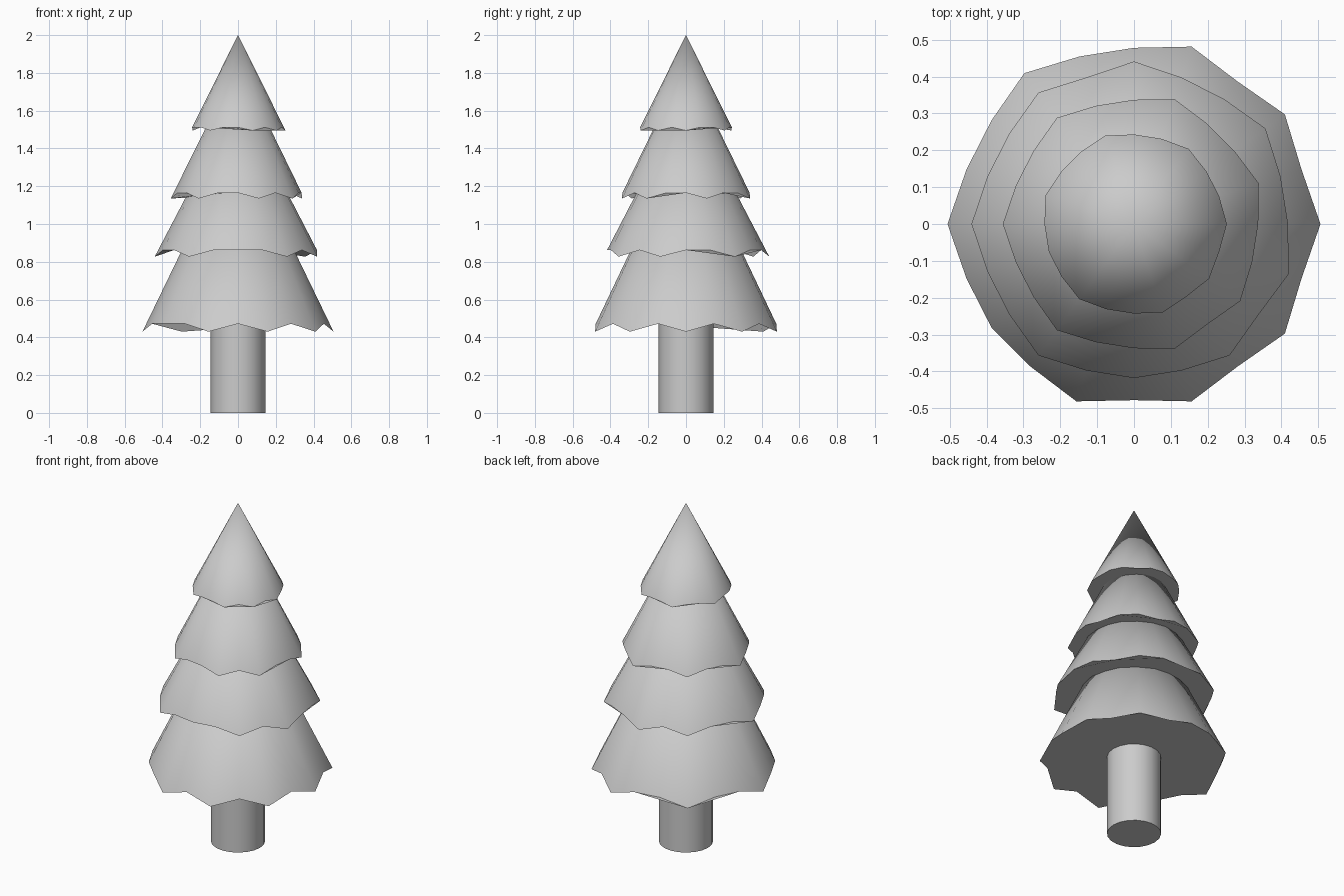
import bpy, bmesh, math

if "Cube" in bpy.data.objects:
    bpy.data.objects.remove(bpy.data.objects["Cube"])

SIDES = 20  # each step round a tier is 18 degrees


def finish(name, bm):
    bmesh.ops.recalc_face_normals(bm, faces=bm.faces[:])
    mesh = bpy.data.meshes.new(name)
    bm.to_mesh(mesh)
    bm.free()
    obj = bpy.data.objects.new(name, mesh)
    bpy.context.collection.objects.link(obj)
    bpy.ops.object.select_all(action='DESELECT')
    obj.select_set(True)
    bpy.context.view_layer.objects.active = obj
    bpy.ops.object.shade_smooth_by_angle(angle=math.radians(35))
    return obj


def tier(name, apex, valley, tip, tip_angles):
    """Cone with a ragged rim; valley and tip are (radius, z)."""
    bm = bmesh.new()
    rim = []
    for i in range(SIDES):
        deg = i * 360 // SIDES
        r, z = tip if deg in tip_angles else valley
        a = math.radians(deg)
        rim.append(bm.verts.new((r * math.cos(a), r * math.sin(a), z)))
    top = bm.verts.new((0, 0, apex))
    for i in range(SIDES):
        bm.faces.new((rim[i], rim[(i + 1) % SIDES], top))
    bm.faces.new(rim[::-1])
    return finish(name, bm)


# Trunk
bm = bmesh.new()
bmesh.ops.create_cone(bm, cap_ends=True, segments=SIDES, radius1=0.145,
                      radius2=0.145, depth=0.55)
bmesh.ops.translate(bm, verts=bm.verts[:], vec=(0, 0, 0.275))
finish("trunk", bm)

# Branch tiers, bottom to top
tier("bottom_branches", 1.475, (0.478, 0.472), (0.506, 0.43),
     (0, 36, 72, 126, 180, 252, 288, 324))
tier("lower_branches", 1.67, (0.418, 0.862), (0.441, 0.827),
     (36, 90, 126, 180, 234, 306, 342))
tier("upper_branches", 1.855, (0.337, 1.165), (0.356, 1.135),
     (18, 72, 126, 180, 234, 288, 324))
tier("top_branches", 2.0, (0.243, 1.512), (0.252, 1.495),
     (0, 54, 108, 162, 234, 288, 324))
